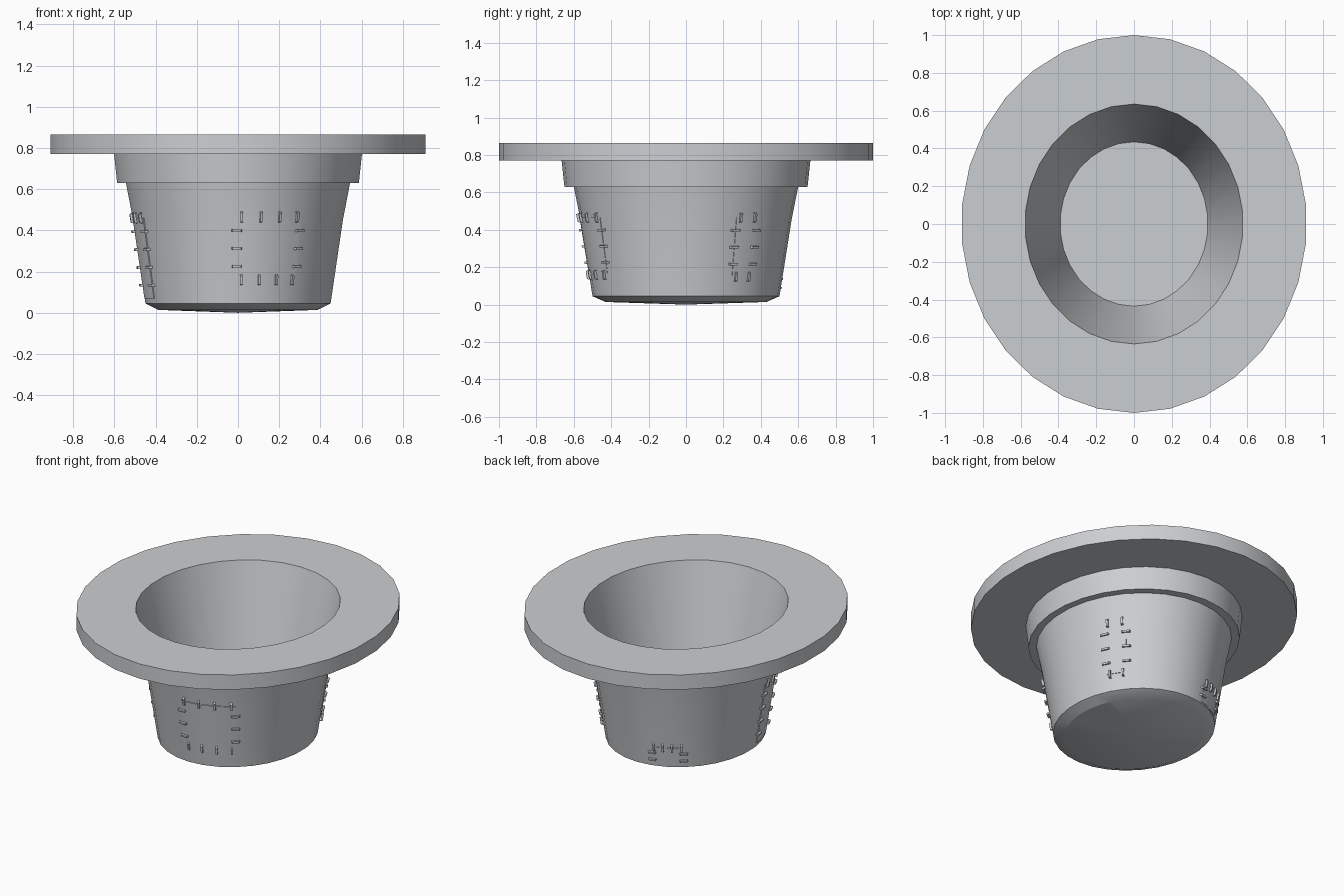
import bpy, bmesh, math
from mathutils import Vector

if "Cube" in bpy.data.objects:
    bpy.data.objects.remove(bpy.data.objects["Cube"])

SIDES = 30
RATIO = 1.1          # crown is longer in y than in x

felt = bpy.data.materials.new("grey_felt")
felt.diffuse_color = (0.6, 0.62, 0.64, 1)
felt.use_nodes = True
felt.node_tree.nodes["Principled BSDF"].inputs["Base Color"].default_value = felt.diffuse_color


def finish(bm, name, angle=None):
    bmesh.ops.recalc_face_normals(bm, faces=bm.faces)
    me = bpy.data.meshes.new(name)
    bm.to_mesh(me)
    bm.free()
    ob = bpy.data.objects.new(name, me)
    bpy.context.collection.objects.link(ob)
    me.materials.append(felt)
    if angle:
        bpy.ops.object.select_all(action='DESELECT')
        ob.select_set(True)
        bpy.context.view_layer.objects.active = ob
        bpy.ops.object.shade_smooth_by_angle(angle=math.radians(angle))
    return ob


def lathe(name, profile):
    """Elliptical revolve of (rx, ry, z) points; rx 0 makes a pole."""
    bm = bmesh.new()
    rings = []
    for rx, ry, z in profile:
        if rx == 0:
            rings.append([bm.verts.new((0, 0, z))] * SIDES)
        else:
            rings.append([bm.verts.new((rx * math.sin(2 * math.pi * i / SIDES),
                                        ry * math.cos(2 * math.pi * i / SIDES), z))
                          for i in range(SIDES)])
    for r0, r1 in zip(rings, rings[1:]):
        for i in range(SIDES):
            j = (i + 1) % SIDES
            vs = list(dict.fromkeys((r0[i], r0[j], r1[j], r1[i])))
            bm.faces.new(vs)
    return finish(bm, name, 24)


# Upturned hat: crown, band step, wide brim, hollow inside
lathe("hat_body", [
    (0, 0, 0.0), (0.39, 0.43, 0.014), (0.452, 0.5, 0.045), (0.512, 0.564, 0.45),
    (0.547, 0.6, 0.63), (0.59, 0.65, 0.63), (0.605, 0.665, 0.77),
    (0.915, 1.0, 0.77), (0.915, 1.0, 0.865), (0.578, 0.635, 0.865),
    (0.392, 0.435, 0.06), (0, 0, 0.06)])


def crown(t, z, off=0.0):
    """Point on the crown wall at angle t (degrees) and height z."""
    a = 0.452 + (z - 0.045) * 0.06 / 0.405 if z < 0.45 else 0.512 + (z - 0.45) * 0.035 / 0.18
    t = math.radians(t)
    n = Vector((math.cos(t) * RATIO, math.sin(t), -0.15)).normalized()
    return Vector((a * math.cos(t), a * RATIO * math.sin(t), z)) + n * off


def patch(name, t0, t1, z0, z1):
    """Thin cloth plate lying on the crown."""
    bm = bmesh.new()
    n = 8
    outer, inner = [], []
    for k in range(n + 1):
        t = t0 + (t1 - t0) * k / n
        outer.append([bm.verts.new(crown(t, z, 0.003)) for z in (z0, z1)])
        inner.append([bm.verts.new(crown(t, z, -0.005)) for z in (z0, z1)])
    for k in range(n):
        o, p, i, j = outer[k], outer[k + 1], inner[k], inner[k + 1]
        bm.faces.new((o[0], p[0], p[1], o[1]))
        bm.faces.new((i[0], i[1], j[1], j[0]))
        bm.faces.new((o[0], i[0], j[0], p[0]))
        bm.faces.new((o[1], p[1], j[1], i[1]))
    for k in (0, n):
        o, i = outer[k], inner[k]
        bm.faces.new((o[0], o[1], i[1], i[0]))
    finish(bm, name, 30)


def stitch(bm, t, z, across, length=0.052, w=0.006):
    """Arched thread loop; across=True runs around the crown, else up it."""
    dt = math.degrees(length / 0.52)
    rings = []
    for f, h in ((-0.5, -0.004), (-0.4, 0.011), (0.4, 0.011), (0.5, -0.004)):
        ring = []
        for s, e in ((-1, -1), (1, -1), (1, 1), (-1, 1)):
            if across:
                p = crown(t + f * dt, z + s * w, h + e * w)
            else:
                p = crown(t + s * math.degrees(w / 0.52), z + f * length, h + e * w)
            ring.append(bm.verts.new(p))
        rings.append(ring)
    for a, b in zip(rings, rings[1:]):
        for i in range(4):
            j = (i + 1) % 4
            bm.faces.new((a[i], a[j], b[j], b[i]))
    bm.faces.new(rings[0])
    bm.faces.new(rings[-1])


# Patches: name, angle range, height range, stitches along sides / along top and bottom
PATCHES = [
    ("front", 269.3, 306, 0.16, 0.465, 3, 4),
    ("left", 188, 207, 0.07, 0.46, 4, 3),
    ("right_rear", 28.5, 42.3, 0.15, 0.465, 3, 2),
    ("back", 103.5, 126, 0.055, 0.175, 2, 4),
]
for name, t0, t1, z0, z1, nv, nh in PATCHES:
    patch(name + "_patch", t0, t1, z0, z1)
    bm = bmesh.new()
    for k in range(nv):
        z = z0 + (z1 - z0) * (k + 0.75) / (nv + 0.5)
        stitch(bm, t0, z, True)
        stitch(bm, t1, z, True)
    for k in range(nh):
        t = t0 + (t1 - t0) * (k + 0.25) / (nh - 0.5)
        stitch(bm, t, z1, False)
        if z0 > 0.1:
            stitch(bm, t, z0, False)
    finish(bm, name + "_stitches")
